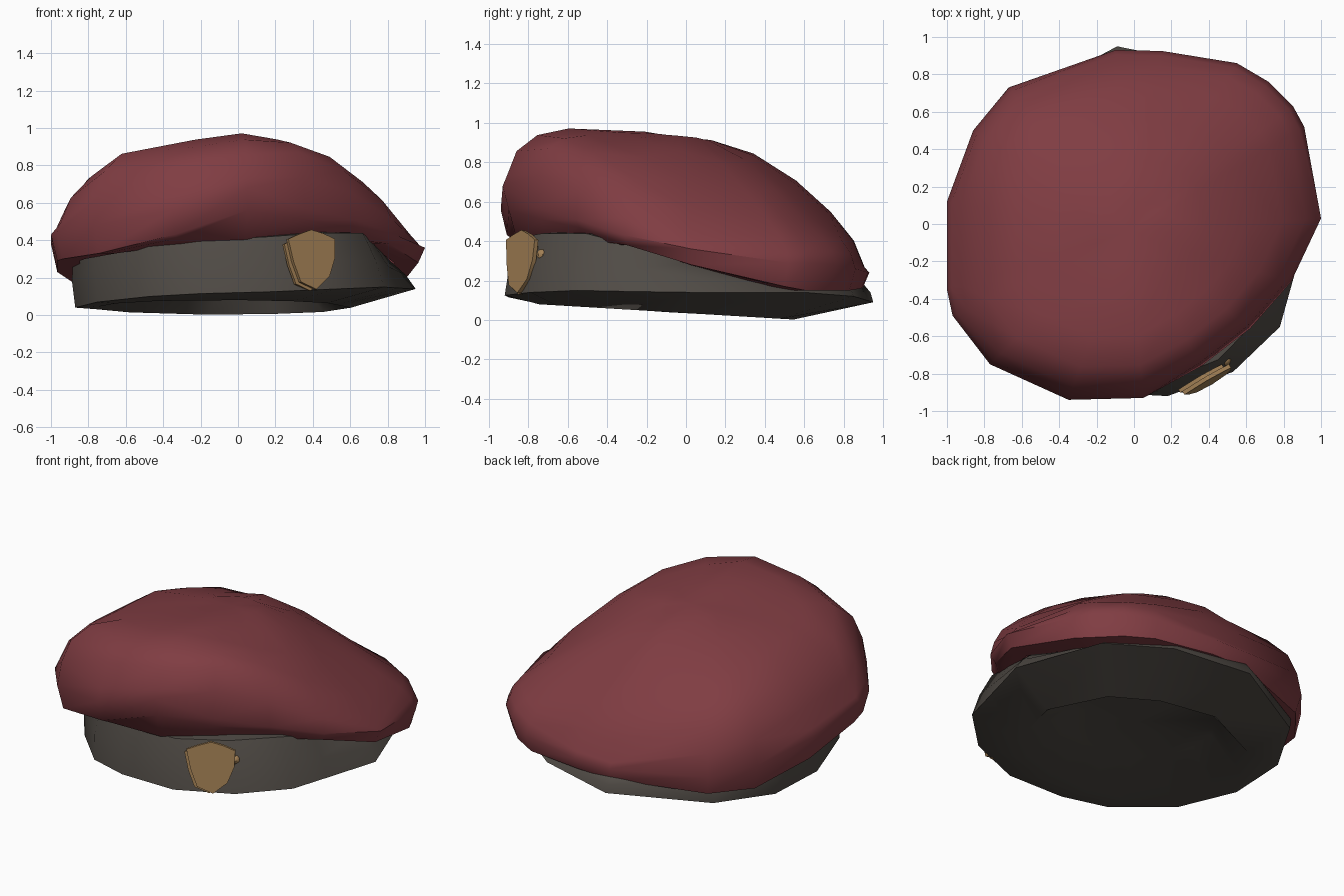
import bpy, bmesh, math
from mathutils import Vector

if "Cube" in bpy.data.objects:
    bpy.data.objects.remove(bpy.data.objects["Cube"])


def material(name, rgb):
    m = bpy.data.materials.new(name)
    m.diffuse_color = (*rgb, 1)
    m.use_nodes = True
    m.node_tree.nodes["Principled BSDF"].inputs["Base Color"].default_value = m.diffuse_color
    return m


RED = material("wine red felt", (0.215, 0.046, 0.055))
GREY = material("dark grey band", (0.080, 0.070, 0.060))
GOLD = material("old gold", (0.37, 0.22, 0.092))


def finish(bm, name, mat, angle):
    bmesh.ops.recalc_face_normals(bm, faces=bm.faces)
    me = bpy.data.meshes.new(name)
    bm.to_mesh(me)
    bm.free()
    ob = bpy.data.objects.new(name, me)
    bpy.context.collection.objects.link(ob)
    me.materials.append(mat)
    bpy.ops.object.select_all(action='DESELECT')
    bpy.context.view_layer.objects.active = ob
    ob.select_set(True)
    bpy.ops.object.shade_smooth_by_angle(angle=math.radians(angle))
    return ob


def loft(rings, name, mat, angle):
    """Skin a stack of equal-length rings and cap the last one with a fan."""
    bm = bmesh.new()
    loops = [[bm.verts.new(p) for p in r] for r in rings]
    for a, b in zip(loops, loops[1:]):
        for i in range(len(a)):
            j = (i + 1) % len(a)
            bm.faces.new((a[i], a[j], b[j], b[i]))
    last = loops[-1]
    mid = bm.verts.new(sum((v.co for v in last), Vector()) / len(last))
    for i in range(len(last)):
        bm.faces.new((last[i], last[(i + 1) % len(last)], mid))
    return finish(bm, name, mat, angle)


def interp(table, t):
    for (a, va), (b, vb) in zip(table, table[1:]):
        if t <= b:
            k = max(0, (t - a) / (b - a))
            return va + (vb - va) * k
    return table[-1][1]


# Crown: outline points with rim height and underside height
OUTLINE = [
    (1.0, .03, .36, .28), (.91, .52, .29, .17), (.85, .63, .29, .15),
    (.72, .76, .28, .15), (.55, .86, .26, .15), (.15, .925, .24, .16),
    (-.1, .93, .24, .16), (-.67, .73, .26, .14), (-.86, .50, .30, .14),
    (-1.0, .12, .38, .23), (-1.0, -.35, .43, .29), (-.97, -.49, .44, .30),
    (-.77, -.75, .48, .33), (-.35, -.94, .56, .43), (.05, -.93, .68, .56),
    (.36, -.76, .57, .51), (.62, -.56, .51, .47), (.84, -.31, .43, .38)]
RIDGE = [(-.94, .68), (-.88, .87), (-.69, .98), (.03, .945),
         (.47, .81), (.83, .50), (.93, .24)]
ACROSS = [(-1, .44), (-.88, .70), (-.62, .885), (-.03, 1), (.16, .985),
          (.5, .87), (.75, .69), (.88, .55), (1, .37)]
CX, CY = -.03, -.05


def crown_ring(scale, lift):
    ring = []
    for x, y, z, low in OUTLINE:
        px, py = CX + (x - CX) * scale, CY + (y - CY) * scale
        top = interp(RIDGE, py) * interp(ACROSS, px)
        # gentle sag towards the back right, fading out at the rim
        top -= .20 * (1 - scale ** 4) * max(0, .7 * (px + py) - .22)
        ring.append((px, py, z + (top - z) * lift))
    return ring


def under_ring(scale, limit):
    return [(CX + (x - CX) * scale, CY + (y - CY) * scale, min(low, limit))
            for x, y, z, low in OUTLINE]


crown = [under_ring(.84, .38), under_ring(.92, .41), under_ring(.965, .9),
         crown_ring(1, 0), crown_ring(.975, .55), crown_ring(.92, .9),
         crown_ring(.8, 1), crown_ring(.62, 1), crown_ring(.4, 1),
         crown_ring(.18, 1)]
loft(crown, "crown", RED, 50)

# Band: flared wall, inward sloping underside and a lining set to the back
BASE = [
    (.95, .05, .14), (.85, -.30, .145), (.78, -.55, .15), (.53, -.79, .14),
    (.18, -.92, .125), (-.2, -.90, .115), (-.47, -.80, .10),
    (-.75, -.50, .07), (-.87, -.10, .04), (-.85, .30, .04),
    (-.65, .65, .06), (-.09, .95, .09), (.40, .85, .12), (.75, .60, .14)]


def band_top(x, y, z):
    limit = .40 + .04 * min(1, max(0, x * 2.5))
    return (x - .13 * max(0, x) - .01, .93 * y + .01,
            min(limit, max(.19, .30 - .25 * y)))


top = [band_top(*p) for p in BASE]
middle = [tuple(Vector(p).lerp(Vector(t), .5) + Vector((p[0], p[1], 0)) * .015)
          for p, t in zip(BASE, top)]
tuck = [(x * .9, y * .9, z + .005) for x, y, z in top]
opening = [(.74 * x - .1, .69 * y - .11, .035 - .06 * (.69 * y - .11))
           for x, y, z in BASE]
lining = [(.5 * x - .02, .45 * y + .04, .15) for x, y, z in BASE]
loft([tuck, top, middle, BASE, opening, lining], "band", GREY, 45)

# Badge: shield plate, backing plate and pin
SHIELD = [(-.145, .10), (-.08, .125), (0, .15), (.075, .13), (.145, .10),
          (.14, 0), (.10, -.10), (.015, -.17), (-.08, -.13), (-.12, -.02)]


def shield(name, centre, scale, depth):
    u = Vector((.86, .5, 0))
    up = Vector((-.05, .085, 1)).normalized()
    n = u.cross(up).normalized()
    c = Vector(centre)
    flat = [c + u * a * scale + up * b * scale for a, b in SHIELD]
    front = [p + n * depth for p in flat]
    return loft([flat, front], name, GOLD, 30)


shield("badge_shield", (.388, -.83, .305), 1, .022)
shield("badge_backing", (.358, -.825, .285), .93, .02)

bm = bmesh.new()
bmesh.ops.create_uvsphere(bm, u_segments=8, v_segments=6, radius=.03)
bmesh.ops.translate(bm, verts=bm.verts, vec=(.49, -.728, .33))
finish(bm, "badge_pin", GOLD, 40)
